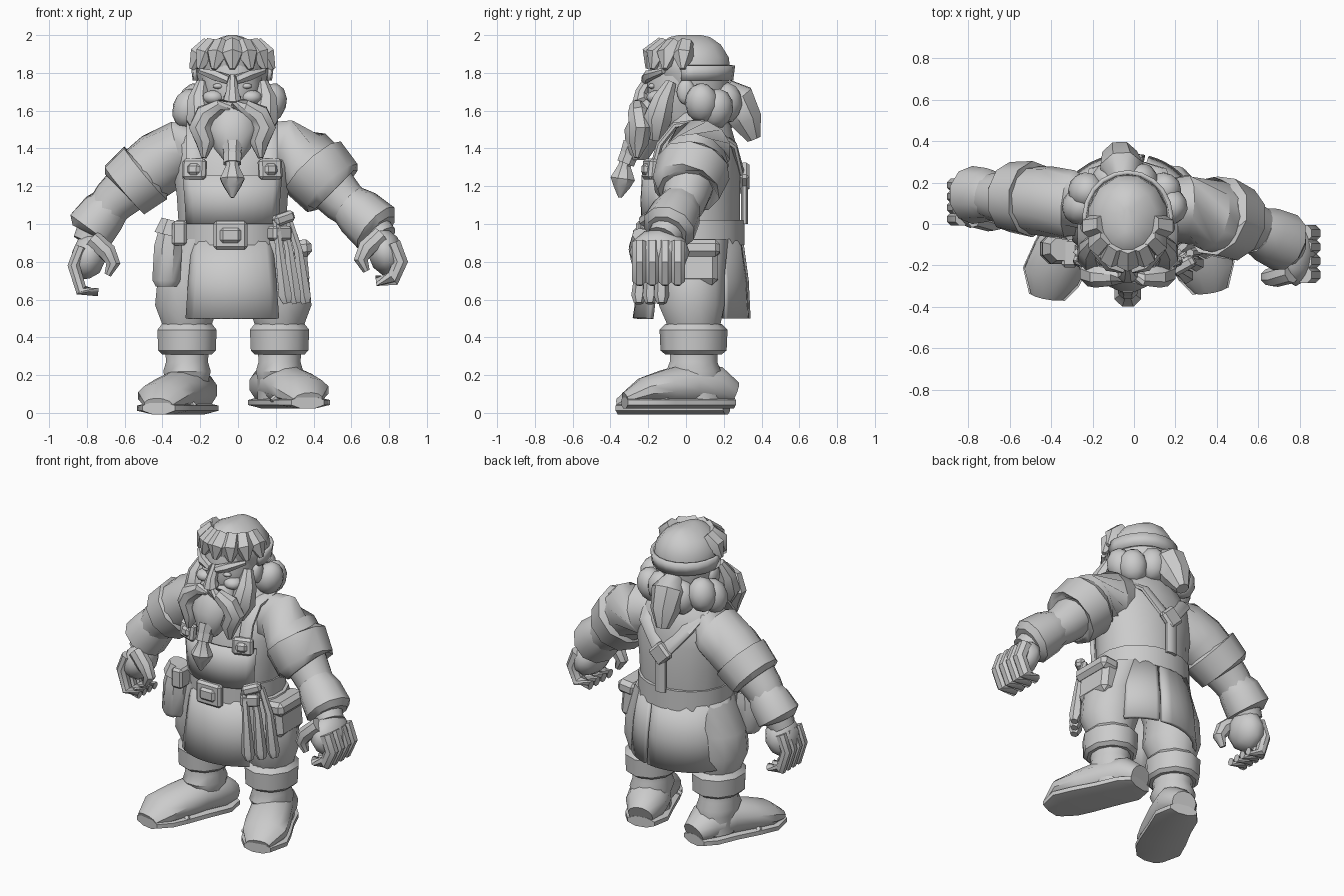
import bpy, bmesh, math
from mathutils import Vector, Euler

cube = bpy.data.objects.get("Cube")
if cube:
    bpy.data.objects.remove(cube, do_unlink=True)

clay = bpy.data.materials.new("light_grey_clay")
clay.use_nodes = True
clay.diffuse_color = (.6, .6, .6, 1)
clay.node_tree.nodes["Principled BSDF"].inputs["Base Color"].default_value = clay.diffuse_color
MID = -.03          # the body leans slightly to its right
SIDES = (("left", 1), ("right", -1))


def finish(name, bm, angle=40):
    bmesh.ops.recalc_face_normals(bm, faces=bm.faces)
    mesh = bpy.data.meshes.new(name)
    bm.to_mesh(mesh)
    bm.free()
    mesh.materials.append(clay)
    obj = bpy.data.objects.new(name, mesh)
    bpy.context.collection.objects.link(obj)
    bpy.ops.object.select_all(action='DESELECT')
    obj.select_set(True)
    bpy.context.view_layer.objects.active = obj
    bpy.ops.object.shade_smooth_by_angle(angle=math.radians(angle))
    return obj


def loft(name, rings, sides=12, flat=False):
    """Skin rings of (x, y, z, radius[, second radius]); flat keeps rings level."""
    bm = bmesh.new()
    centres = [Vector(r[:3]) for r in rings]
    loops = []
    for i, ring in enumerate(rings):
        ahead = centres[min(i + 1, len(rings) - 1)] - centres[max(i - 1, 0)]
        t = Vector((0, 0, 1)) if flat else ahead.normalized()
        ref = Vector((1, 0, 0)) if abs(t.x) < .95 else Vector((0, 1, 0))
        u = (ref - t * ref.dot(t)).normalized()
        v = t.cross(u)
        angles = [math.tau * (k + .5) / sides for k in range(sides)]
        loops.append([bm.verts.new(centres[i] + u * ring[3] * math.cos(a)
                                   + v * ring[-1] * math.sin(a)) for a in angles])
    for low, high in zip(loops, loops[1:]):
        for k in range(sides):
            n = (k + 1) % sides
            bm.faces.new((low[k], low[n], high[n], high[k]))
    bm.faces.new(loops[0])
    bm.faces.new(loops[-1])
    return finish(name, bm)


def blob(name, loc, size, rot=(0, 0, 0)):
    bm = bmesh.new()
    bmesh.ops.create_icosphere(bm, subdivisions=2, radius=1)
    turn = Euler(rot).to_matrix()
    for v in bm.verts:
        v.co = turn @ (v.co * Vector(size)) + Vector(loc)
    return finish(name, bm)


def box(name, loc, size, rot=(0, 0, 0), bevel=.015):
    bm = bmesh.new()
    bmesh.ops.create_cube(bm, size=1)
    turn = Euler(rot).to_matrix()
    for v in bm.verts:
        v.co *= Vector(size)
    bmesh.ops.bevel(bm, geom=bm.edges[:], offset=bevel, segments=1, affect='EDGES')
    for v in bm.verts:
        v.co = turn @ v.co + Vector(loc)
    return finish(name, bm, 30)


def panel(name, start, end, rows, thick=.025, steps=10):
    """Curved sheet between two angles, from rows of (z, centre y, rx, ry)."""
    bm = bmesh.new()
    grid = []
    for z, cy, rx, ry in rows:
        angles = [math.radians(start + (end - start) * k / steps) for k in range(steps + 1)]
        grid.append([bm.verts.new((MID + rx * math.cos(a), cy + ry * math.sin(a), z)) for a in angles])
    for low, high in zip(grid, grid[1:]):
        for k in range(steps):
            bm.faces.new((low[k], low[k + 1], high[k + 1], high[k]))
    obj = finish(name, bm)
    solid = obj.modifiers.new("thickness", 'SOLIDIFY')
    solid.thickness = thick
    solid.offset = 0
    return obj


# Torso, belt and apron
loft("torso", [(MID, .04, .85, .27, .23), (MID, .04, 1, .29, .25), (MID, .04, 1.15, .3, .25),
               (MID, .05, 1.3, .32, .24), (MID, .06, 1.42, .32, .21),
               (MID, .07, 1.52, .23, .17), (MID, .06, 1.62, .12, .11)], 16, True)
loft("belt", [(MID, .04, z, .3, .27) for z in (.89, 1.02)], 18, True)
box("belt_buckle", (-.04, -.24, .94), (.18, .05, .15))
box("buckle_plate", (-.04, -.265, .94), (.11, .03, .08))
panel("apron_bib", -140, -40, [(1.0, .04, .31, .265), (1.13, .04, .32, .268), (1.26, .04, .335, .262)])
skirt = [(.92, .04, .29, .25), (.7, .04, .32, .28), (.5, .03, .34, .3)]
panel("apron_front", -135, -45, skirt)
panel("apron_back_left", 35, 73, skirt)
panel("apron_back_right", 76, 190, skirt)
for side, s in SIDES:
    loft(side + "_front_strap", [(MID + s * .2, y, z, .045, .02) for y, z in
                                 ((.1, 1.54), (-.06, 1.52), (-.14, 1.42), (-.18, 1.27))], 8)
    loft(side + "_back_strap", [(MID + s * .2, .08, 1.54, .045, .02),
                                (MID + s * .15, .25, 1.42, .045, .02),
                                (MID, .3, 1.24, .045, .02)], 8)
    box(side + "_strap_buckle", (MID + s * .2, -.19, 1.29), (.13, .05, .11), (-.1, 0, s * .35))
    box(side + "_buckle_centre", (MID + s * .205, -.215, 1.29), (.07, .03, .06), (-.1, 0, s * .35))
box("back_strap_ring", (MID, .31, 1.25), (.12, .05, .12), (0, .78, 0))
loft("back_strap_tail", [(MID, .31, 1.22, .04, .02), (MID, .31, 1, .04, .02)], 8)

# Legs and boots, toes turned out
for side, s in SIDES:
    x, step = (.22, .03) if s > 0 else (-.27, 0)
    loft(side + "_trouser", [(x * .7, .03, .92, .14, .2), (x, .03, .72, .16, .18),
                             (x, .03, .57, .175, .18), (x, .04, .48, .14, .15),
                             (x, .04, .4, .12, .13)], 12, True)
    loft(side + "_boot_cuff", [(x, .04, .31, .14, .15), (x, .04, .33, .16, .175),
                               (x, .04, .44, .165, .18), (x, .04, .47, .14, .15)], 10, True)
    loft(side + "_boot_shaft", [(x, .06, .06, .12, .14), (x, .05, .18, .12, .14),
                                (x, .04, .22, .13, .15), (x, .04, .27, .115, .13),
                                (x, .04, .35, .12, .13)], 12, True)
    foot = [(-.06, .26, .08), (-.04, .17, .13), (.02, .03, .13),
            (.08, -.1, .14), (.13, -.21, .14), (.15, -.31, .08)]
    heights = (.07, .11, .12, .1, .08, .04)
    loft(side + "_boot_foot", [(x + s * dx, y - .04 + step, step + h, r, h)
                               for (dx, y, r), h in zip(foot, heights)], 12)
    loft(side + "_boot_sole", [(x + s * dx, y - .045 + step, step + .025, r + .015, .035)
                               for dx, y, r in foot], 8)
    loft(side + "_toe_seam", [(x + s * (.08 + .12 * k), -.15 + .05 * k, step + .13 - .1 * abs(k), .02)
                              for k in (-1, -.5, 0, .5, 1)], 6)

# Arms: sleeve, rolled cuff, forearm and bracer
loft("left_sleeve", [(.1, .08, 1.41, .13), (.24, .07, 1.39, .17), (.36, .05, 1.33, .18), (.46, .02, 1.24, .17)])
loft("left_sleeve_cuff", [(.39, .04, 1.31, .17), (.4, .04, 1.3, .2), (.5, .0, 1.19, .185), (.51, 0, 1.18, .15)], 10)
loft("left_forearm", [(.46, .02, 1.23, .14), (.56, -.01, 1.12, .12), (.67, -.06, 1.03, .1), (.76, -.12, .92, .09)])
loft("left_bracer", [(.59, -.03, 1.1, .115), (.64, -.05, 1.06, .135),
                     (.73, -.09, .98, .145), (.75, -.1, .96, .11)], 10)
loft("right_sleeve", [(-.14, .08, 1.41, .13), (-.3, .09, 1.38, .17), (-.42, .11, 1.32, .17), (-.55, .12, 1.22, .16)])
loft("right_sleeve_cuff", [(-.48, .12, 1.28, .16), (-.49, .12, 1.27, .185), (-.6, .13, 1.18, .17), (-.61, .13, 1.17, .14)], 10)
loft("right_forearm", [(-.55, .12, 1.22, .14), (-.66, .13, 1.12, .12), (-.74, .14, 1.02, .1), (-.8, .13, .9, .08)])
loft("right_bracer", [(-.67, .13, 1.1, .11), (-.71, .14, 1.06, .13),
                      (-.78, .14, .97, .14), (-.79, .14, .95, .1)], 10)


# Hands with curled fingers
def hand(side, s, x, y, z, wide, drop):
    blob(side + "_palm", (x, y, z), (.095, wide, .13), (0, s * -.3, 0))
    for k in range(4):
        fy = y + wide * (.6 - .42 * k)
        r = wide * .27
        loft(f"{side}_finger_{k}", [(x + s * .04, fy, z + .05, r), (x + s * .08, fy, z - .05, r),
                                    (x + s * .04, fy, z - drop, r), (x - s * .05, fy, z - drop - .01, r * .7)], 8)
    ty = y - wide * .6
    loft(side + "_thumb", [(x - s * .02, ty, z + .09, .05), (x - s * .1, ty - .02, z + .02, .05),
                           (x - s * .13, ty - .02, z - .04, .04), (x - s * .1, ty - .02, z - .1, .02)], 8)


hand("left", 1, .78, -.14, .85, .16, .14)
hand("right", -1, -.79, .11, .83, .13, .18)

# Head and face
loft("head", [(MID, -.01, 1.5, .1, .1), (MID, -.03, 1.62, .15, .17), (MID, -.03, 1.74, .165, .18),
              (MID, -.01, 1.84, .16, .18)], 12, True)
loft("nose", [(MID, -.19, 1.78, .025), (MID, -.235, 1.7, .035), (MID, -.24, 1.665, .05), (MID, -.21, 1.635, .03)], 8)
for side, s in SIDES:
    loft(side + "_eyebrow", [(MID + s * .02, -.215, 1.765, .025), (MID + s * .09, -.2, 1.785, .03),
                             (MID + s * .17, -.12, 1.81, .015)], 6)
    blob(side + "_eye", (MID + s * .075, -.18, 1.73), (.03, .02, .015))
    blob(side + "_cheek", (MID + s * .1, -.15, 1.67), (.06, .06, .04))
    blob(side + "_ear", (MID + s * .175, .0, 1.7), (.03, .05, .07))
    loft(side + "_moustache", [(MID, -.25, 1.63, .03), (MID + s * .07, -.26, 1.62, .04),
                               (MID + s * .14, -.25, 1.58, .06), (MID + s * .17, -.24, 1.51, .065),
                               (MID + s * .14, -.25, 1.43, .055), (MID + s * .15, -.26, 1.35, .015)], 8)
    loft(side + "_sideburn", [(MID + s * .16, -.08, 1.75, .03), (MID + s * .18, -.12, 1.66, .06),
                              (MID + s * .17, -.15, 1.56, .08), (MID + s * .14, -.16, 1.45, .04)], 8)

# Beard with a bound braid
loft("beard", [(MID, -.25, 1.34, .05), (MID, -.24, 1.4, .1, .08), (MID, -.22, 1.5, .14, .11),
               (MID, -.18, 1.6, .13, .1), (MID, -.15, 1.66, .1, .07)], 12, True)
loft("beard_braid", [(MID, -.28, 1.42, .06), (MID, -.31, 1.36, .045), (MID, -.325, 1.31, .035),
                     (MID, -.335, 1.24, .07), (MID, -.34, 1.2, .05), (MID, -.35, 1.14, .01)], 8)
loft("braid_ring", [(MID, -.3, 1.37, .052), (MID, -.32, 1.32, .05)], 8)

# Hair: cap, fringe, band, curls and tail
loft("hair_cap", [(MID, .06, 1.68, .17, .16), (MID, .03, 1.8, .195, .21), (MID, .02, 1.88, .195, .215),
                  (MID, .02, 1.95, .14, .17), (MID, .02, 1.99, .06, .11), (MID, .02, 2, .02, .06)], 12, True)
panel("head_band", -15, 195, [(1.76, .03, .2, .21), (1.84, .03, .21, .22)], .02, 12)
for k in range(7):
    a = math.radians(-170 + k * 160 / 6)
    c, n = math.cos(a), math.sin(a)
    loft(f"fringe_lock_{k}", [(MID + .12 * c, .02 + .13 * n, 1.95, .05), (MID + .18 * c, .02 + .2 * n, 1.89, .06),
                              (MID + .22 * c, .02 + .22 * n, 1.82, .015)], 6)
for k in range(6):
    a = math.radians(-8 + k * 196 / 5)
    blob(f"hair_curl_{k}", (-.045 + .22 * math.cos(a), .1 + .12 * math.sin(a), 1.64 - .03 * (k % 2)),
         (.085, .09, .11), (0, .3 * math.cos(a), a))
loft("hair_tail", [(-.05, .2, 1.72, .06), (-.06, .26, 1.66, .11), (-.07, .32, 1.55, .09), (-.08, .36, 1.45, .04)], 8)

# Belt gear
loft("flask", [(-.38, -.12, .67, .06), (-.38, -.12, .7, .08), (-.37, -.12, .88, .08), (-.36, -.12, .98, .06)], 8)
loft("flask_cap", [(-.37, -.12, .94, .08), (-.35, -.12, 1.02, .06)], 8)
box("flask_strap", (-.31, -.14, .95), (.08, .14, .13))
box("side_pouch", (.31, .04, .79), (.12, .26, .23), (0, -.1, 0), .03)
box("pouch_flap", (.325, .04, .87), (.13, .28, .09), (0, -.1, 0), .025)
for k in range(3):
    loft(f"tool_handle_{k}", [(.2 + .035 * k, -.22 + .04 * k, 1.02, .02), (.22 + .05 * k, -.23 + .05 * k, .86, .025),
                              (.25 + .05 * k, -.25 + .06 * k, .62, .04), (.26 + .05 * k, -.25 + .06 * k, .58, .025)], 6)
box("tool_loop", (.22, -.19, .95), (.12, .08, .08), (0, 0, .6))
box("hammer_head", (.24, -.2, 1.03), (.12, .06, .06), (0, -.3, .5))
